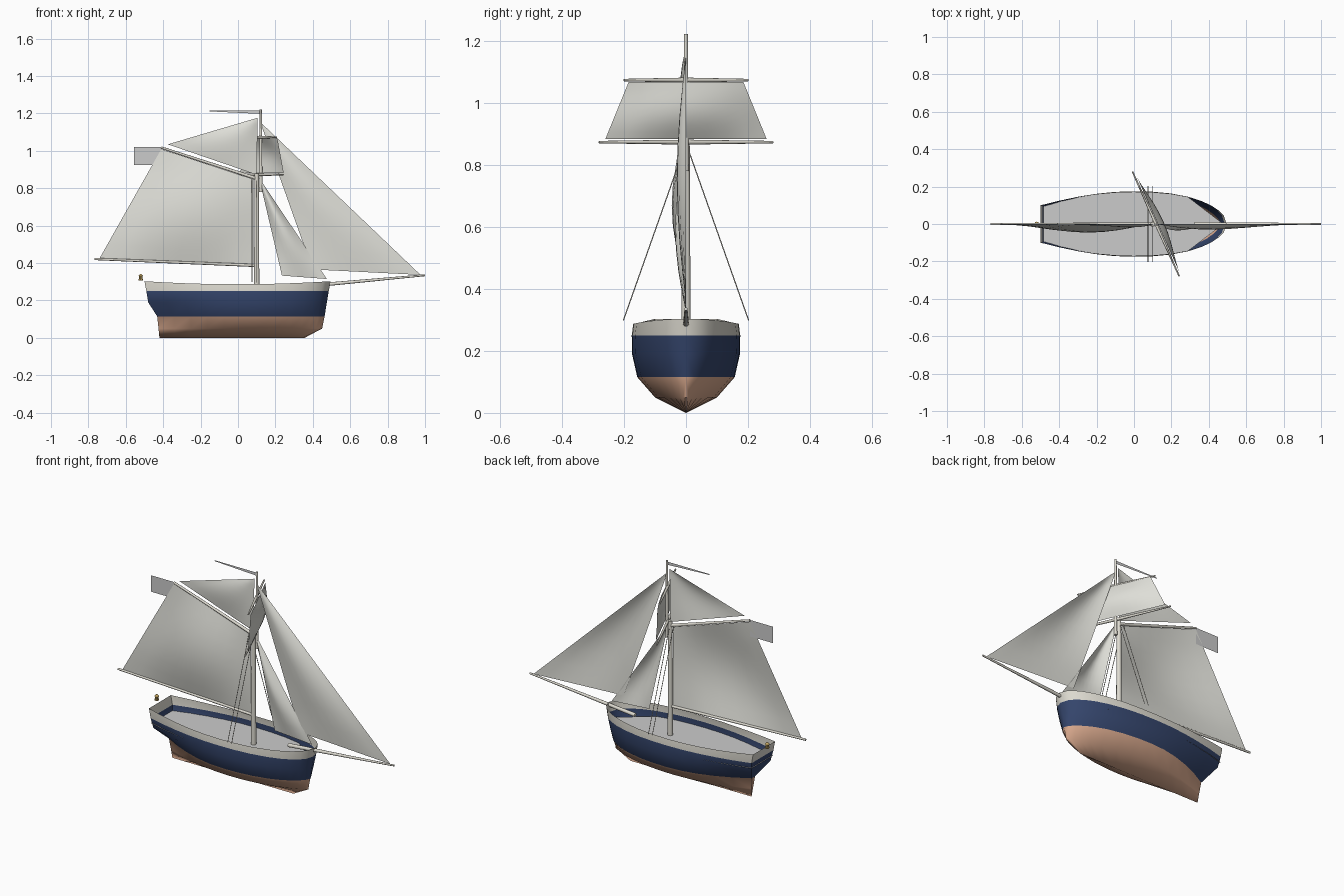
import bpy, bmesh
from math import sin, pi
from mathutils import Vector

if "Cube" in bpy.data.objects:
    bpy.data.objects.remove(bpy.data.objects["Cube"])


def material(name, rgb):
    m = bpy.data.materials.new(name)
    m.diffuse_color = (*rgb, 1)
    m.use_nodes = True
    m.node_tree.nodes["Principled BSDF"].inputs["Base Color"].default_value = m.diffuse_color
    return m


COPPER = material("copper", (0.70, 0.40, 0.27))
BLUE = material("blue", (0.035, 0.06, 0.15))
CREAM = material("cream", (0.72, 0.70, 0.63))
CANVAS = material("canvas", (0.74, 0.74, 0.69))
BRASS = material("brass", (0.55, 0.38, 0.12))


def make(name, bm, mats=(), smooth=None):
    bmesh.ops.remove_doubles(bm, verts=bm.verts, dist=1e-5)
    me = bpy.data.meshes.new(name)
    bm.to_mesh(me)
    bm.free()
    ob = bpy.data.objects.new(name, me)
    bpy.context.collection.objects.link(ob)
    for m in mats:
        me.materials.append(m)
    if smooth:
        bpy.ops.object.select_all(action='DESELECT')
        ob.select_set(True)
        bpy.context.view_layer.objects.active = ob
        bpy.ops.object.shade_smooth_by_angle(angle=smooth)
    return ob


def grid(bm, rows, mat_of_row=None):
    """Skin a list of point rows with quads, dropping collapsed corners."""
    vs = [[bm.verts.new(p) for p in r] for r in rows]
    for i in range(len(vs) - 1):
        for j in range(len(vs[0]) - 1):
            quad = []
            for v in (vs[i][j], vs[i][j + 1], vs[i + 1][j + 1], vs[i + 1][j]):
                if all((v.co - q.co).length > 1e-5 for q in quad):
                    quad.append(v)
            if len(quad) > 2:
                f = bm.faces.new(quad)
                if mat_of_row:
                    f.material_index = mat_of_row[i]


def spar(name, a, b, r1, r2, mat=CREAM, sides=10):
    a, b = Vector(a), Vector(b)
    bm = bmesh.new()
    bmesh.ops.create_cone(bm, cap_ends=True, segments=sides, radius1=r1, radius2=r2, depth=(b - a).length)
    q = (b - a).to_track_quat('Z', 'Y')
    for v in bm.verts:
        v.co = q @ v.co + (a + b) / 2
    return make(name, bm, [mat], 0.7)


def sail(name, corners, bulge, n=8):
    """Billowed sheet between bottom a-b and top d-c (a triangle repeats its head)."""
    a, b, c, d = map(Vector, corners)
    push = Vector(bulge)
    rows = []
    for i in range(n + 1):
        v = i / n
        l, r = a.lerp(d, v), b.lerp(c, v)
        rows.append([l.lerp(r, j / n) + push * sin(pi * j / n) * sin(pi * v) for j in range(n + 1)])
    bm = bmesh.new()
    grid(bm, rows)
    return make(name, bm, [CANVAS], 0.8)


# Hull levels: z, stern x, bow x, half width, stern half width, bow fullness
LEVELS = [(0, -0.42, 0.356, 0, 0, 1),
          (0.05, -0.425, 0.45, 0.10, 0.006, 0.9),
          (0.115, -0.432, 0.463, 0.157, 0.015, 0.65),
          (0.19, -0.48, 0.475, 0.174, 0.088, 0.55),
          (0.25, -0.49, 0.485, 0.175, 0.10, 0.5),
          (0.29, -0.50, 0.495, 0.170, 0.10, 0.5)]
STATIONS = [0, 0.1, 0.2, 0.3, 0.4, 0.5, 0.6, 0.7, 0.8, 0.87, 0.92, 0.96, 0.985, 1]


def hull_point(level, u):
    z, xs, xb, w, ws, full = level
    if u < 0.5:
        y = ws + (w - ws) * sin(pi * u) ** 0.9
    else:
        y = w * max(0, 1 - (2 * u - 1) ** 2.3) ** full
    if level is LEVELS[-1]:
        z = 0.287 + 0.016 * (2 * u - 1) ** 2
    return Vector((xs + (xb - xs) * u, y, z))


# Hull half with transom, mirrored across the keel
bm = bmesh.new()
rows = []
for lv in LEVELS:
    row = [hull_point(lv, u) for u in STATIONS]
    rows.append([Vector((row[0].x, 0, row[0].z))] + row)
grid(bm, rows, [0, 0, 1, 1, 2])
hull = make("hull", bm, [COPPER, BLUE, CREAM], 0.6)
mod = hull.modifiers.new("mirror", 'MIRROR')
mod.use_axis = (False, True, False)

# Deck, pointed at the bow
bm = bmesh.new()
edge = [hull_point(LEVELS[4], u) for u in STATIONS[:9]]
side = [(p.x, p.y - 0.002, 0.22) for p in edge]
pts = side + [(0.478, 0, 0.22)] + [(x, -y, z) for x, y, z in reversed(side)]
bm.faces.new([bm.verts.new(p) for p in reversed(pts)])
make("deck", bm)

# Masts and fore-and-aft spars
spar("lower_mast", (0.10, 0, 0.22), (0.10, 0, 0.88), 0.015, 0.012)
spar("topmast", (0.122, 0, 0.78), (0.122, 0, 1.222), 0.009, 0.006)
spar("bowsprit", (0.325, 0, 0.273), (1.0, 0, 0.335), 0.011, 0.005)
spar("boom", (0.09, 0, 0.387), (-0.767, 0, 0.422), 0.008, 0.006)
spar("gaff", (0.10, 0, 0.852), (-0.41, 0, 1.018), 0.009, 0.006)

# Braced square yards, tapering to both ends
AXIS = Vector((-0.125, 0.28, 0)) / 0.28
for name, half, z in (("lower_yard", 0.28, 0.873), ("upper_yard", 0.20, 1.073)):
    mid = Vector((0.117, 0, z))
    for s, tag in ((1, "left"), (-1, "right")):
        spar(f"{name}_{tag}", mid, mid + AXIS * half * s, 0.008, 0.004)
sq = [Vector((0.128, 0, z)) + AXIS * y for y, z in ((-0.26, 0.883), (0.26, 0.883), (0.185, 1.067), (-0.185, 1.067))]
sail("square_topsail", sq, (0.03, 0.013, 0))

# Fore-and-aft sails, all bellied to the same side
head = (0.105, 0, 1.177)
sail("mainsail", [(-0.74, 0, 0.426), (0.083, 0, 0.393), (0.083, 0, 0.848), (-0.41, 0, 1.01)], (0, -0.046, 0))
sail("gaff_topsail", [(-0.375, 0, 1.035), (0.10, 0, 0.872), head, head], (0, -0.018, 0))
top = (0.118, 0, 1.155)
sail("jib", [(0.398, 0, 0.366), (0.976, 0, 0.337), top, top], (0, -0.03, 0))
top = (0.112, 0, 0.858)
sail("staysail", [(0.235, 0, 0.333), (0.475, 0, 0.315), top, top], (0, -0.035, 0))

# Shrouds
for s, tag in ((1, "left"), (-1, "right")):
    for x, place in ((0.075, "aft"), (0.10, "fore")):
        spar(f"shroud_{place}_{tag}", (x, 0, 0.87), (x, 0.202 * s, 0.298), 0.0018, 0.0018, CREAM, 6)

# Ensign and masthead pennant
for name, pts in (("ensign", [(-0.557, 0.925), (-0.41, 0.925), (-0.41, 1.02), (-0.557, 1.02)]),
                  ("pennant", [(0.12, 1.198), (0.12, 1.216), (-0.152, 1.216), (-0.152, 1.211)])):
    bm = bmesh.new()
    bm.faces.new([bm.verts.new((x, 0, z)) for x, z in pts])
    make(name, bm)

# Stern lantern
spar("lantern_base", (-0.52, 0, 0.308), (-0.52, 0, 0.314), 0.012, 0.012, BRASS, 8)
spar("lantern_body", (-0.52, 0, 0.314), (-0.52, 0, 0.330), 0.008, 0.010, BRASS, 8)
spar("lantern_cap", (-0.52, 0, 0.330), (-0.52, 0, 0.341), 0.013, 0.003, BRASS, 8)
